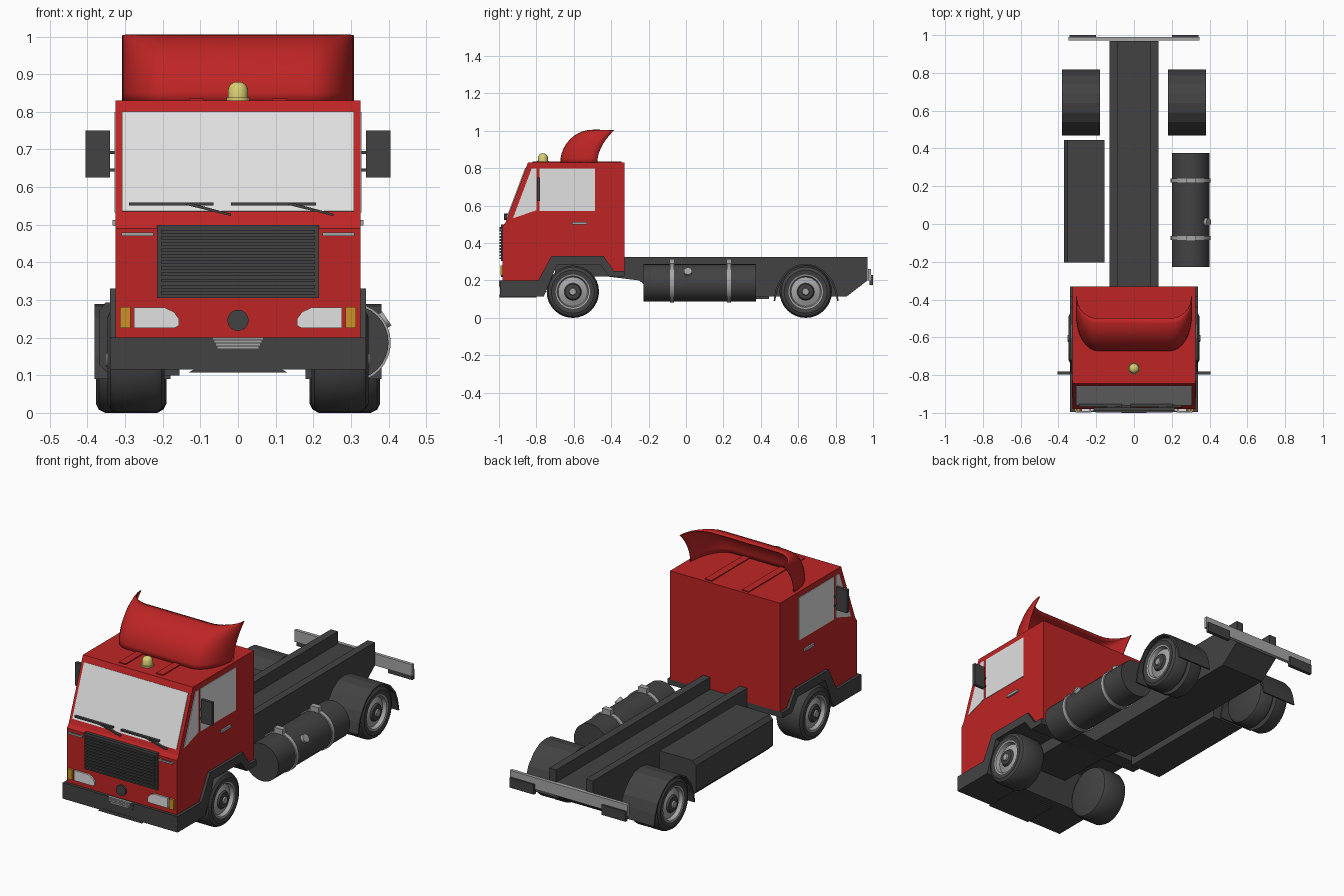
import bpy, bmesh, math

if "Cube" in bpy.data.objects:
    bpy.data.objects.remove(bpy.data.objects["Cube"])

def material(name, r, g, b):
    m = bpy.data.materials.new(name)
    m.diffuse_color = (r, g, b, 1)
    m.use_nodes = True
    m.node_tree.nodes["Principled BSDF"].inputs["Base Color"].default_value = m.diffuse_color
    return m

RED = material("red paint", 0.52, 0.018, 0.018)
DARK = material("dark grey", 0.055, 0.055, 0.055)
GLASS = material("pale glass", 0.75, 0.75, 0.75)
METAL = material("light metal", 0.38, 0.38, 0.38)
ORANGE = material("orange lamp", 0.62, 0.28, 0.02)
YELLOW = material("yellow beacon", 0.68, 0.62, 0.17)

def finish(name, bm, mats, smooth=False):
    bmesh.ops.recalc_face_normals(bm, faces=bm.faces)
    me = bpy.data.meshes.new(name)
    bm.to_mesh(me)
    bm.free()
    for m in mats:
        me.materials.append(m)
    ob = bpy.data.objects.new(name, me)
    bpy.context.collection.objects.link(ob)
    if smooth:
        bpy.ops.object.select_all(action='DESELECT')
        ob.select_set(True)
        bpy.context.view_layer.objects.active = ob
        bpy.ops.object.shade_smooth_by_angle(angle=math.radians(35))
    return ob

def place(axis, a, p, q):
    return {'X': (a, p, q), 'Y': (p, a, q), 'Z': (p, q, a)}[axis]

def prism(name, pts, axis, lo, hi, mat):
    """Extrude a 2D outline along an axis."""
    bm = bmesh.new()
    rings = [[bm.verts.new(place(axis, a, p, q)) for p, q in pts] for a in (lo, hi)]
    bm.faces.new(rings[0])
    bm.faces.new(rings[1])
    n = len(pts)
    for i in range(n):
        j = (i + 1) % n
        bm.faces.new((rings[0][i], rings[0][j], rings[1][j], rings[1][i]))
    return finish(name, bm, [mat])

def box(name, x0, x1, y0, y1, z0, z1, mat):
    return prism(name, [(x0, y0), (x1, y0), (x1, y1), (x0, y1)], 'Z', z0, z1, mat)

def lathe(name, prof, axis, centre, mats, ids=None, segs=32):
    """Turn an (offset, radius) profile about an axis; ids give a material per band."""
    bm = bmesh.new()
    rings = []
    for a, r in prof:
        ring = []
        for k in range(segs if r > 0 else 1):
            t = 2 * math.pi * k / segs
            co = place(axis, a, r * math.cos(t), r * math.sin(t))
            ring.append(bm.verts.new([c + d for c, d in zip(co, centre)]))
        rings.append(ring)
    for i in range(len(rings) - 1):
        A, B = rings[i], rings[i + 1]
        for k in range(segs):
            l = (k + 1) % segs
            vs = [A[k % len(A)], A[l % len(A)], B[l % len(B)], B[k % len(B)]]
            f = bm.faces.new(list(dict.fromkeys(vs)))
            f.material_index = ids[i] if ids else 0
    return finish(name, bm, mats, True)

# Cab body and the dark skirt with wheel arches
arch = [(-0.79, 0.2), (-0.72, 0.33), (-0.44, 0.33), (-0.385, 0.25), (-0.33, 0.25)]
prism("cab", [(-0.33, 0.83), (-0.845, 0.83), (-0.965, 0.51), (-0.98, 0.49), (-0.98, 0.2)] + arch,
      'X', -0.325, 0.325, RED)
prism("skirt_and_bumper", [(-0.995, 0.115), (-0.995, 0.2)] + arch +
      [(-0.33, 0.22), (-0.41, 0.22), (-0.46, 0.285), (-0.69, 0.285), (-0.76, 0.115)],
      'X', -0.34, 0.34, DARK)
prism("bumper_lip", [(-0.13, 0.108), (0.13, 0.108), (0.10, 0.125), (-0.10, 0.125)],
      'Y', -0.997, -0.8, DARK)

# Windscreen and wipers
prism("windscreen", [(-0.956, 0.535), (-0.8565, 0.8), (-0.8605, 0.8015), (-0.960, 0.5365)],
      'X', -0.308, 0.308, GLASS)
for x in (-0.29, -0.018):
    prism("wiper_blade", [(x, 0.551), (x + 0.225, 0.551), (x + 0.225, 0.559), (x, 0.559)],
          'Y', -0.968, -0.953, DARK)
    prism("wiper_arm", [(x + 0.15, 0.553), (x + 0.272, 0.523), (x + 0.272, 0.529), (x + 0.16, 0.559)],
          'Y', -0.972, -0.958, DARK)

# Front grille with slats, round plate and bumper vent
box("grille", -0.215, 0.215, -0.99, -0.97, 0.305, 0.5, DARK)
for i in range(11):
    z = 0.315 + i * 0.0162
    box("grille_slat", -0.205, 0.205, -0.997, -0.988, z, z + 0.009, DARK)
lathe("front_disc", [(-0.99, 0), (-0.99, 0.028), (-0.975, 0.028)], 'Y', (0, 0, 0.246), [DARK])
prism("bumper_vent", [(-0.08, 0.2), (-0.075, 0.163), (0.075, 0.163), (0.08, 0.2)],
      'Y', -0.998, -0.98, DARK)
for i in range(4):
    w, z = 0.054 + 0.004 * i, 0.171 + i * 0.008
    box("vent_slat", -w, w, -1.0, -0.99, z, z + 0.0055, METAL)

# Roof ribs and beacon
for s in (-1, 1):
    box("roof_rib", s * 0.11 - 0.02, s * 0.11 + 0.02, -0.82, -0.345, 0.825, 0.835, RED)
lathe("beacon", [(0.83, 0.031), (0.838, 0.031), (0.838, 0.027), (0.862, 0.026),
                 (0.873, 0.02), (0.879, 0.01), (0.88, 0)], 'Z', (0, -0.765, 0), [YELLOW], segs=24)

# Roof spoiler: a curved shell sweeping up, with wrapped corners
bm = bmesh.new()
rows = []
for j in range(11):
    s = math.sin(j / 10 * math.pi / 2)
    front = -0.67 + 0.17 * (1 - math.sqrt(max(0, 1 - s * s)))
    rear = -0.475 + 0.09 * s * s
    row = []
    for i in range(-9, 10):
        t = math.sin(max(0, abs(i) - 1) / 8 * math.pi / 2)
        x = math.copysign(0.19 + 0.115 * t, i) if i else 0
        f = 1 - math.sqrt(max(0, 1 - t * t))
        row.append(bm.verts.new((x, front + (rear - front) * f, 0.825 + 0.178 * s)))
    rows.append(row)
for a, b in zip(rows, rows[1:]):
    for i in range(len(a) - 1):
        bm.faces.new((a[i], a[i + 1], b[i + 1], b[i]))
spoiler = finish("roof_spoiler", bm, [RED], True)
sol = spoiler.modifiers.new("thickness", 'SOLIDIFY')
sol.thickness = 0.006
sol.offset = 0

def wheel(name, s, y, xi, xo, groove):
    m = (xi + xo) / 2
    mid = [(m - 0.012, 0.14), (m - 0.006, 0.118), (m + 0.006, 0.118), (m + 0.012, 0.14)] if groove else []
    tyre = [(xi, 0), (xi, 0.115), (xi + 0.008, 0.131), (xi + 0.025, 0.14)] + mid + \
           [(xo - 0.025, 0.14), (xo - 0.008, 0.131), (xo, 0.115), (xo - 0.004, 0.092)]
    hub = [(xo - 0.006, 0.084), (xo - 0.026, 0.078), (xo - 0.014, 0.046),
           (xo - 0.004, 0.04), (xo - 0.002, 0.02), (xo + 0.004, 0.017), (xo + 0.004, 0)]
    ids = [0] * (len(tyre) - 1) + [1, 1, 1, 0, 0, 1, 1]
    lathe(name, [(s * a, r) for a, r in tyre + hub], 'X', (0, y, 0.14), [DARK, METAL], ids)

fender = [(0.468, 0.09), (0.478, 0.15), (0.5, 0.2), (0.54, 0.252), (0.59, 0.282), (0.64, 0.289),
          (0.69, 0.282), (0.74, 0.252), (0.785, 0.2), (0.805, 0.15), (0.817, 0.09)]
inner = [(0.6425 + (y - 0.6425) * 0.95, z - 0.008 * (z > 0.1)) for y, z in reversed(fender)]

# Everything found on both sides
for s, side in ((-1, "left"), (1, "right")):
    def sbox(name, x0, x1, *rest):
        box(side + "_" + name, *sorted((s * x0, s * x1)), *rest)
    def sprism(name, pts, axis, lo, hi, mat):
        if axis == 'X':
            lo, hi = s * lo, s * hi
        else:
            pts = [(s * p, q) for p, q in pts]
        prism(side + "_" + name, pts, axis, lo, hi, mat)
    # wheels and rear fenders
    wheel(side + "_front_wheel", s, -0.605, 0.195, 0.347, False)
    wheel(side + "_rear_wheel", s, 0.64, 0.19, 0.378, True)
    sprism("rear_fender", fender + inner, 'X', 0.18, 0.382, DARK)
    # windows and door handle
    sprism("door_window", [(-0.783, 0.572), (-0.487, 0.572), (-0.487, 0.8), (-0.783, 0.8)],
           'X', 0.32, 0.328, GLASS)
    sprism("quarter_window", [(-0.925, 0.533), (-0.8, 0.575), (-0.8, 0.8), (-0.825, 0.8)],
           'X', 0.32, 0.328, GLASS)
    sbox("door_handle", 0.32, 0.334, -0.61, -0.53, 0.498, 0.512, METAL)
    # mirror on two arms
    sbox("mirror", 0.34, 0.405, -0.797, -0.78, 0.626, 0.75, DARK)
    for z in (0.645, 0.692):
        sbox("mirror_arm", 0.32, 0.345, -0.793, -0.784, z - 0.004, z + 0.004, DARK)
    # front lamps and grab handle
    sprism("headlight", [(0.157, 0.232), (0.168, 0.226), (0.277, 0.226), (0.277, 0.28),
                         (0.195, 0.28), (0.17, 0.268), (0.157, 0.25)], 'Y', -0.989, -0.975, GLASS)
    sbox("indicator", 0.286, 0.314, -0.992, -0.975, 0.226, 0.281, ORANGE)
    sbox("grab_handle", 0.225, 0.31, -0.997, -0.989, 0.47, 0.479, METAL)
    for x in (0.228, 0.3):
        sbox("handle_post", x, x + 0.007, -0.99, -0.975, 0.471, 0.478, METAL)
    # chassis rail
    sprism("chassis_rail", [(-0.7, 0.325), (0.97, 0.325), (0.97, 0.2), (0.86, 0.115), (-0.15, 0.115),
                            (-0.25, 0.2), (-0.41, 0.22), (-0.7, 0.22)], 'X', 0.088, 0.13, DARK)
    # rear lamp cluster
    sbox("rear_lamp", 0.2, 0.342, 0.982, 1.0, 0.175, 0.228, DARK)

# Chassis floor between the rails
prism("chassis_floor", [(-0.7, 0.26), (0.97, 0.26), (0.97, 0.2), (0.86, 0.115), (-0.15, 0.115),
                        (-0.25, 0.2), (-0.41, 0.22), (-0.7, 0.22)], 'X', -0.09, 0.09, DARK)

# Rear cross bar
box("rear_bar", -0.348, 0.348, 0.972, 0.99, 0.2, 0.262, METAL)

# Side storage box
prism("storage_box", [(-0.155, 0.1), (-0.34, 0.1), (-0.37, 0.13), (-0.37, 0.27), (-0.352, 0.293),
                      (-0.155, 0.293)], 'Y', -0.205, 0.445, DARK)

# Fuel tank with straps, brackets and filler cap
TC = (0.3, 0, 0.187)
lathe("fuel_tank", [(-0.228, 0), (-0.228, 0.1), (0.375, 0.1), (0.375, 0)], 'Y', TC, [DARK])
for y in (-0.075, 0.23):
    lathe("tank_strap", [(y - 0.011, 0.097), (y - 0.011, 0.106), (y + 0.011, 0.106), (y + 0.011, 0.097)],
          'Y', TC, [METAL])
    box("strap_bracket", 0.275, 0.325, y - 0.014, y + 0.014, 0.283, 0.315, METAL)
cap = lathe("filler_cap", [(0, 0.022), (0.115, 0.022), (0.115, 0)], 'X', (0, 0, 0), [METAL], segs=20)
cap.location = (0.3, 0.01, 0.187)
cap.rotation_euler = (0, -math.radians(34), 0)
